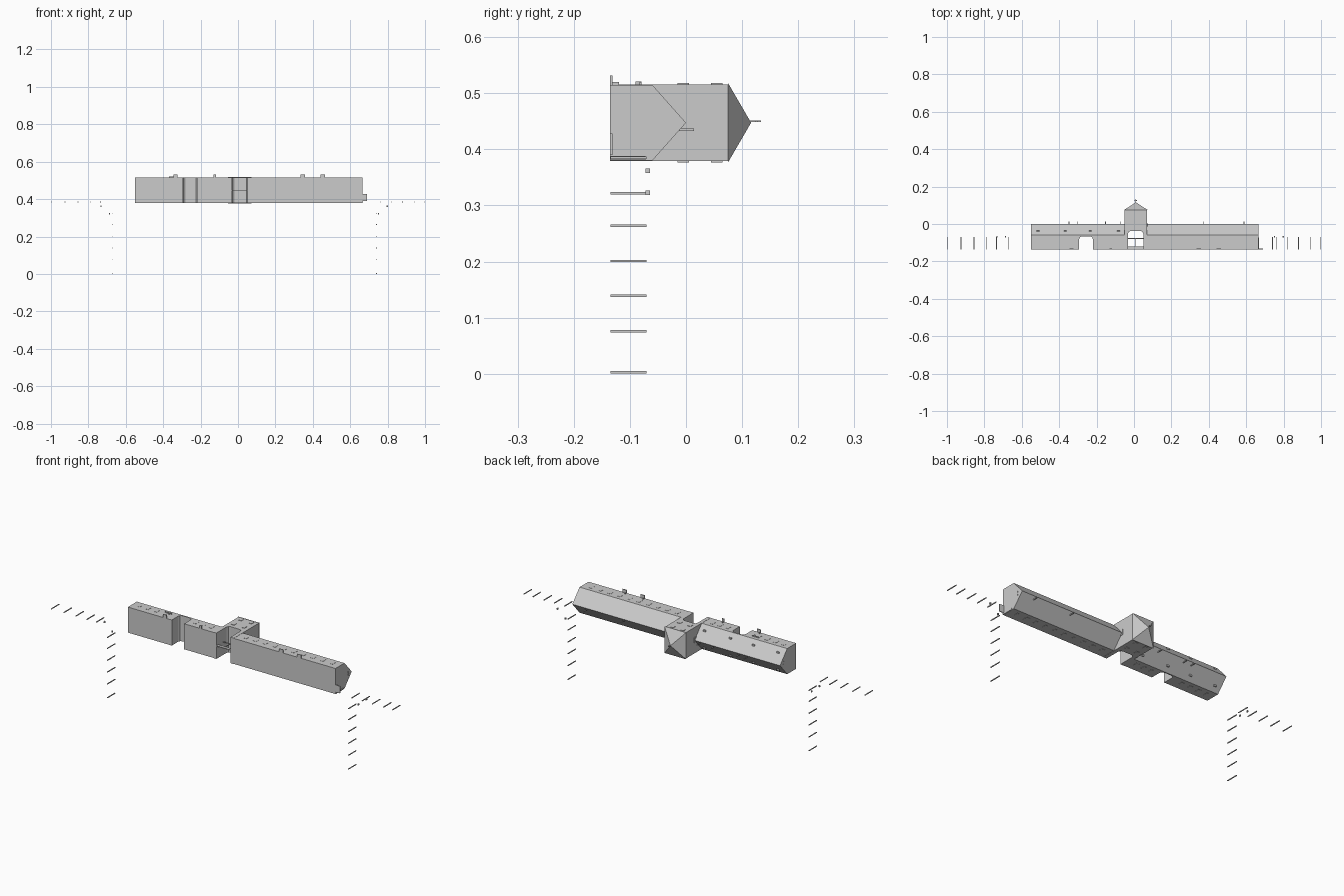
import bpy, bmesh
from mathutils import Matrix, Vector

if "Cube" in bpy.data.objects:
    bpy.data.objects.remove(bpy.data.objects["Cube"])

# The building's own "up" runs along +Y; its facades face +Z and -Z
GROUND, EAVE, RIDGE = -0.135, -0.06, 0.0
Z0, Z1 = 0.38, 0.515
ZM = (Z0 + Z1) / 2
X0, X1, T0, T1 = -0.55, 0.665, -0.05, 0.07


def finish(name, bm):
    bmesh.ops.recalc_face_normals(bm, faces=bm.faces)
    me = bpy.data.meshes.new(name)
    bm.to_mesh(me)
    bm.free()
    ob = bpy.data.objects.new(name, me)
    bpy.context.collection.objects.link(ob)
    return ob


def prism(name, pts, a, b, axis):
    """Extrude a closed outline from a to b: outline is (x,y) for Z, (y,z) for X."""
    bm = bmesh.new()
    place = (lambda p, t: (p[0], p[1], t)) if axis == 'Z' else (lambda p, t: (t, p[0], p[1]))
    lo = [bm.verts.new(place(p, a)) for p in pts]
    hi = [bm.verts.new(place(p, b)) for p in pts]
    bm.faces.new(lo)
    bm.faces.new(hi)
    for i in range(len(pts)):
        j = (i + 1) % len(pts)
        bm.faces.new((lo[i], lo[j], hi[j], hi[i]))
    return finish(name, bm)


def boxes(name, items):
    """Many boxes given as x range, y range, z range."""
    bm = bmesh.new()
    for xa, xb, ya, yb, za, zb in items:
        m = Matrix.Translation(((xa + xb) / 2, (ya + yb) / 2, (za + zb) / 2))
        m @= Matrix.Diagonal((xb - xa, yb - ya, zb - za, 1))
        bmesh.ops.create_cube(bm, size=1, matrix=m)
    return finish(name, bm)


def arch(xa, xb, top, r):
    """Outline of a passage with rounded upper corners, left foot to right foot."""
    k = 0.3 * r
    return [(xa, GROUND), (xa, top - r), (xa + k, top - k), (xa + r, top),
            (xb - r, top), (xb - k, top - k), (xb, top - r), (xb, GROUND)]


# Wing walls, the left one with a carriage passage
prism("left_wing_walls", [(X0, GROUND)] + arch(-0.293, -0.22, -0.066, 0.015)
      + [(T0, GROUND), (T0, EAVE), (X0, EAVE)], Z0, Z1, 'Z')
prism("right_wing_walls", [(T1, GROUND), (X1, GROUND), (X1, EAVE), (T1, EAVE)], Z0, Z1, 'Z')

# Gable roofs
gable = [(EAVE, Z0), (RIDGE, ZM), (EAVE, Z1)]
prism("left_roof", gable, X0, T0, 'X')
prism("right_roof", gable, T1, X1, 'X')

# Gate tower with through passage
prism("gate_tower", [(T0, GROUND)] + arch(-0.032, 0.05, -0.037, 0.015)
      + [(T1, GROUND), (T1, 0.075), (T0, 0.075)], Z0 - 0.001, Z1 + 0.001, 'Z')
boxes("gate_bars", [(-0.032, 0.05, -0.079, -0.076, ZM - 0.002, ZM + 0.002),
                    (0.0075, 0.0105, -0.12, -0.076, ZM - 0.002, ZM + 0.002),
                    (-0.032, 0.05, GROUND, -0.12, ZM - 0.002, ZM + 0.002)])

# Tower pyramid roof
bm = bmesh.new()
base = [bm.verts.new(p) for p in [(T0 - 0.003, 0.075, Z0 - 0.003), (T1 + 0.003, 0.075, Z0 - 0.003),
                                  (T1 + 0.003, 0.075, Z1 + 0.003), (T0 - 0.003, 0.075, Z1 + 0.003)]]
tip = bm.verts.new((0.01, 0.116, ZM))
bm.faces.new(base)
for i in range(4):
    bm.faces.new((base[i], base[(i + 1) % 4], tip))
finish("tower_roof", bm)
boxes("weather_vane", [(0.0085, 0.0115, 0.114, 0.134, ZM + 0.001, ZM + 0.004),
                       (0.004, 0.016, 0.124, 0.127, ZM + 0.001, ZM + 0.004)])

# Tower windows on the facades and clock panels on the sides
panels = []
for za, zb in ((Z0 - 0.003, Z0), (Z1, Z1 + 0.003)):
    panels += [(x, x + 0.018, y, y + 0.02, za, zb) for x in (-0.03, 0.03) for y in (-0.015, 0.045)]
panels += [(x, x + 0.003, -0.015, 0.005, ZM - 0.012, ZM + 0.016) for x in (T0 - 0.002, T1 - 0.001)]
boxes("tower_windows", panels)

# Rows of facade windows
xs = [-0.52 + 0.05 * i for i in range(4)] + [-0.19 + 0.045 * i for i in range(3)] \
    + [0.105 + 0.056 * i for i in range(10)]
boxes("wing_windows", [(x, x + 0.018, -0.105, -0.08, za, za + 0.002)
                       for x in xs for za in (Z0 - 0.001, Z1 - 0.001)])

# Small paned windows in the gable ends
boxes("gable_windows", [(x, x + 0.002, y, y + 0.005, z, z + 0.008)
                        for x in (X0 - 0.001, X1 - 0.001) for y in (-0.036, -0.03)
                        for z in (ZM - 0.01, ZM + 0.004)])

# Roof lights and thin flues
boxes("roof_lights", [(x, x + 0.014, -0.04, -0.035, z, z + 0.008)
                      for x in (-0.52, -0.375, -0.24, -0.09) for z in (Z0 + 0.018, Z1 - 0.026)])
boxes("flues", [(x, x + 0.004, -0.02, 0.014, z - 0.002, z + 0.002)
                for x, z in ((-0.35, 0.435), (-0.305, 0.435), (-0.155, 0.435),
                             (-0.075, 0.435), (0.368, 0.435), (0.586, 0.435))])

# Entrance steps with side rails
steps = []
for x, w in ((-0.345, 0.022), (-0.13, 0.012), (0.335, 0.024), (0.44, 0.024)):
    steps.append((x, x + w, GROUND, GROUND + 0.004, Z1, 0.532))
    steps.append((x, x + 0.002, GROUND, GROUND + 0.016, Z1, 0.52))
boxes("entrance_steps", steps)
boxes("end_porch", [(X1, 0.69, GROUND, GROUND + 0.004, 0.39, 0.428),
                    (X1, 0.668, GROUND, -0.072, 0.381, 0.388)])
boxes("wall_sign", [(-0.37, -0.33, -0.083, -0.079, Z1, 0.52), (-0.345, -0.338, -0.09, -0.079, Z1, 0.521)])

# Slender posts along the two side roads and the front road
spots = [(x, z) for x in (-0.67, 0.74) for z in (0.003, 0.076, 0.139, 0.201, 0.264, 0.322)]
spots += [(x, 0.385) for x in (-0.998, -0.925, -0.855, -0.79, -0.735, 0.76, 0.82, 0.88, 0.945, 0.998)]
h = 0.002
boxes("street_posts", [(x - h, x + h, GROUND, -0.07, z - h, z + h) for x, z in spots])

# Lamp heads and signs
boxes("lamp_heads", [(x - 0.003, x + 0.003, -0.072, -0.064, z - 0.004, z + 0.004)
                     for x, z in ((-0.688, 0.323), (0.752, 0.323), (-0.732, 0.362), (0.798, 0.362))])
